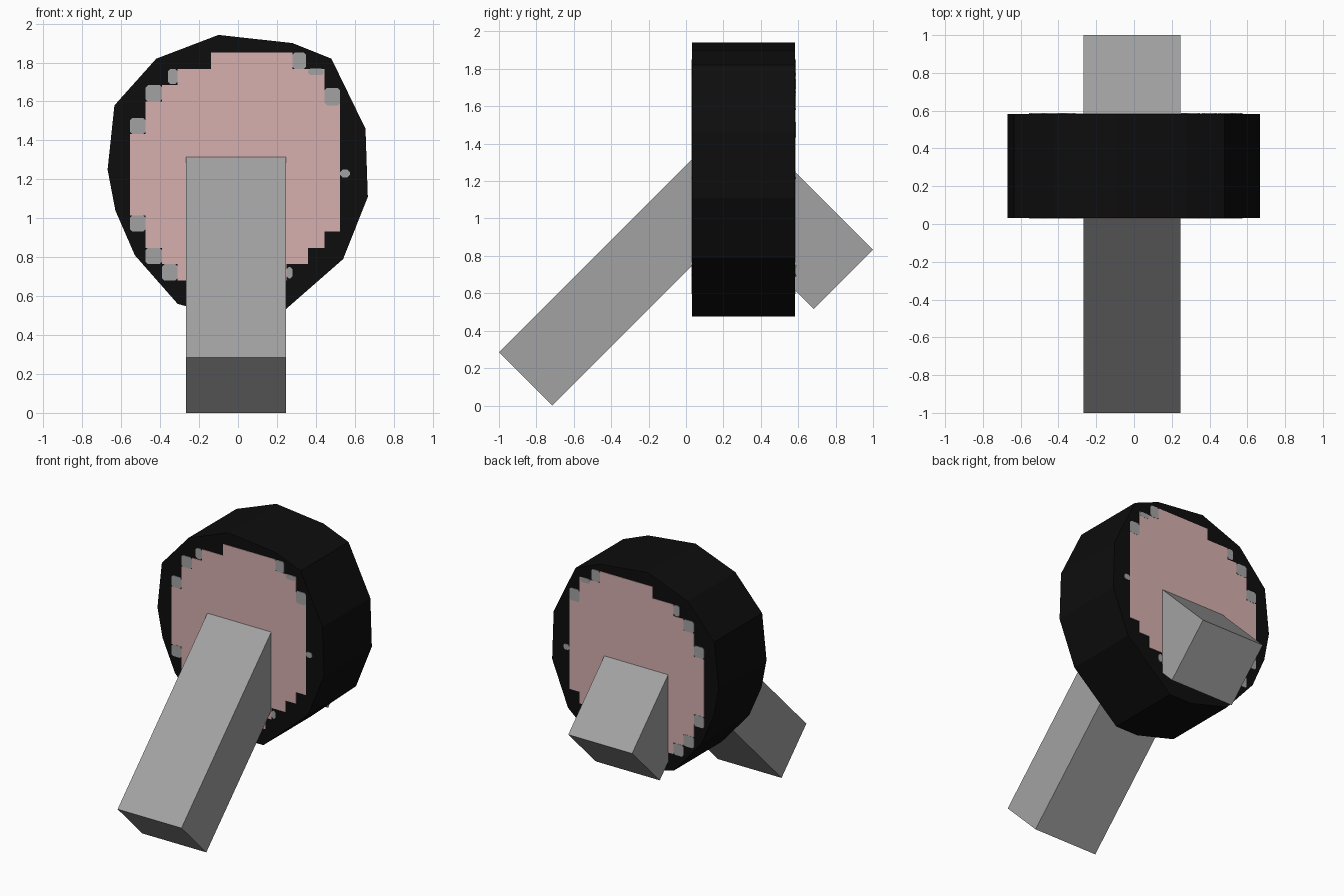
import bpy, bmesh

if "Cube" in bpy.data.objects:
    bpy.data.objects.remove(bpy.data.objects["Cube"])


def material(name, rgb):
    m = bpy.data.materials.new(name)
    m.diffuse_color = (*rgb, 1)
    m.use_nodes = True
    m.node_tree.nodes["Principled BSDF"].inputs["Base Color"].default_value = m.diffuse_color
    return m


GREY = material("grey", (0.365, 0.365, 0.365))
BLACK = material("black", (0.004, 0.004, 0.004))
PINK = material("dusty pink", (0.68, 0.43, 0.43))


def make_object(name, bm, mat):
    mesh = bpy.data.meshes.new(name)
    bm.to_mesh(mesh)
    bm.free()
    mesh.materials.append(mat)
    ob = bpy.data.objects.new(name, mesh)
    bpy.context.collection.objects.link(ob)
    return ob


def add_prism(bm, outline, a, b, to_xyz):
    """Closed prism: a 2D outline swept from a to b along the third axis."""
    lo = [bm.verts.new(to_xyz(p, a)) for p in outline]
    hi = [bm.verts.new(to_xyz(p, b)) for p in outline]
    n = len(outline)
    faces = [bm.faces.new(lo), bm.faces.new(hi)]
    for i in range(n):
        j = (i + 1) % n
        faces.append(bm.faces.new((lo[i], lo[j], hi[j], hi[i])))
    bmesh.ops.recalc_face_normals(bm, faces=faces)


def along_x(p, x):
    return (x, p[0], p[1])


def along_y(p, y):
    return (p[0], y, p[1])


# Two square bars, sloping down at 45 degrees from inside the disc
def bar(name, corner_a, corner_b, dy, dz):
    outline = [corner_a, corner_b,
               (corner_b[0] + dy, corner_b[1] + dz),
               (corner_a[0] + dy, corner_a[1] + dz)]
    bm = bmesh.new()
    add_prism(bm, outline, -0.267, 0.246, along_x)
    make_object(name, bm, GREY)


bar("front_bar", (-1.0, 0.285), (-0.715, 0.0), 1.1, 1.1)
bar("back_bar", (1.0, 0.832), (0.682, 0.516), -0.6, 0.6)

# Irregular many-sided disc
Y0, Y1 = 0.033, 0.583
rim = [(-0.10, 1.942), (0.28, 1.90), (0.48, 1.82), (0.655, 1.46),
       (0.667, 1.11), (0.54, 0.79), (0.18, 0.475), (0.0, 0.475),
       (-0.31, 0.56), (-0.53, 0.81), (-0.63, 1.04), (-0.67, 1.25),
       (-0.635, 1.58), (-0.42, 1.82)]
bm = bmesh.new()
add_prism(bm, rim, Y0, Y1, along_y)
make_object("disc", bm, BLACK)

# Stepped pink panel, row by row: first row, row count, x range
BASE, STEP = 0.597, 0.0836
pink_rows = [(0, 1, -0.14, 0.20), (1, 1, -0.31, 0.25), (2, 1, -0.39, 0.36),
             (3, 1, -0.475, 0.445), (4, 1, -0.475, 0.525),
             (5, 5, -0.555, 0.525), (10, 2, -0.475, 0.525),
             (12, 1, -0.39, 0.445), (13, 1, -0.31, 0.445),
             (14, 1, -0.14, 0.28)]

# Grey chips around the panel edge: x0, x1, z0, z1
grey_chips = [(-0.555, -0.475, 1.433, 1.516), (-0.475, -0.39, 1.60, 1.684),
              (-0.36, -0.31, 1.69, 1.767), (0.28, 0.35, 1.767, 1.851),
              (0.36, 0.44, 1.735, 1.77), (0.445, 0.525, 1.58, 1.67),
              (0.525, 0.575, 1.21, 1.25), (-0.555, -0.475, 0.931, 1.015),
              (-0.475, -0.39, 0.764, 0.848), (-0.39, -0.31, 0.68, 0.764),
              (0.25, 0.28, 0.69, 0.75)]


def chamfered(x0, x1, z0, z1, c=0.012):
    return [(x0 + c, z0), (x1 - c, z0), (x1, z0 + c), (x1, z1 - c),
            (x1 - c, z1), (x0 + c, z1), (x0, z1 - c), (x0, z0 + c)]


# The same picture shows on both sides of the disc
for side, y, out in (("front", Y0, -1), ("back", Y1, 1)):
    bm = bmesh.new()
    for k, count, x0, x1 in pink_rows:
        z0, z1 = BASE + k * STEP, BASE + (k + count) * STEP
        add_prism(bm, [(x0, z0), (x1, z0), (x1, z1), (x0, z1)],
                  y, y + out * 0.003, along_y)
    make_object(side + "_pink_panel", bm, PINK)
    bm = bmesh.new()
    for chip in grey_chips:
        add_prism(bm, chamfered(*chip), y, y + out * 0.004, along_y)
    make_object(side + "_grey_chips", bm, GREY)
